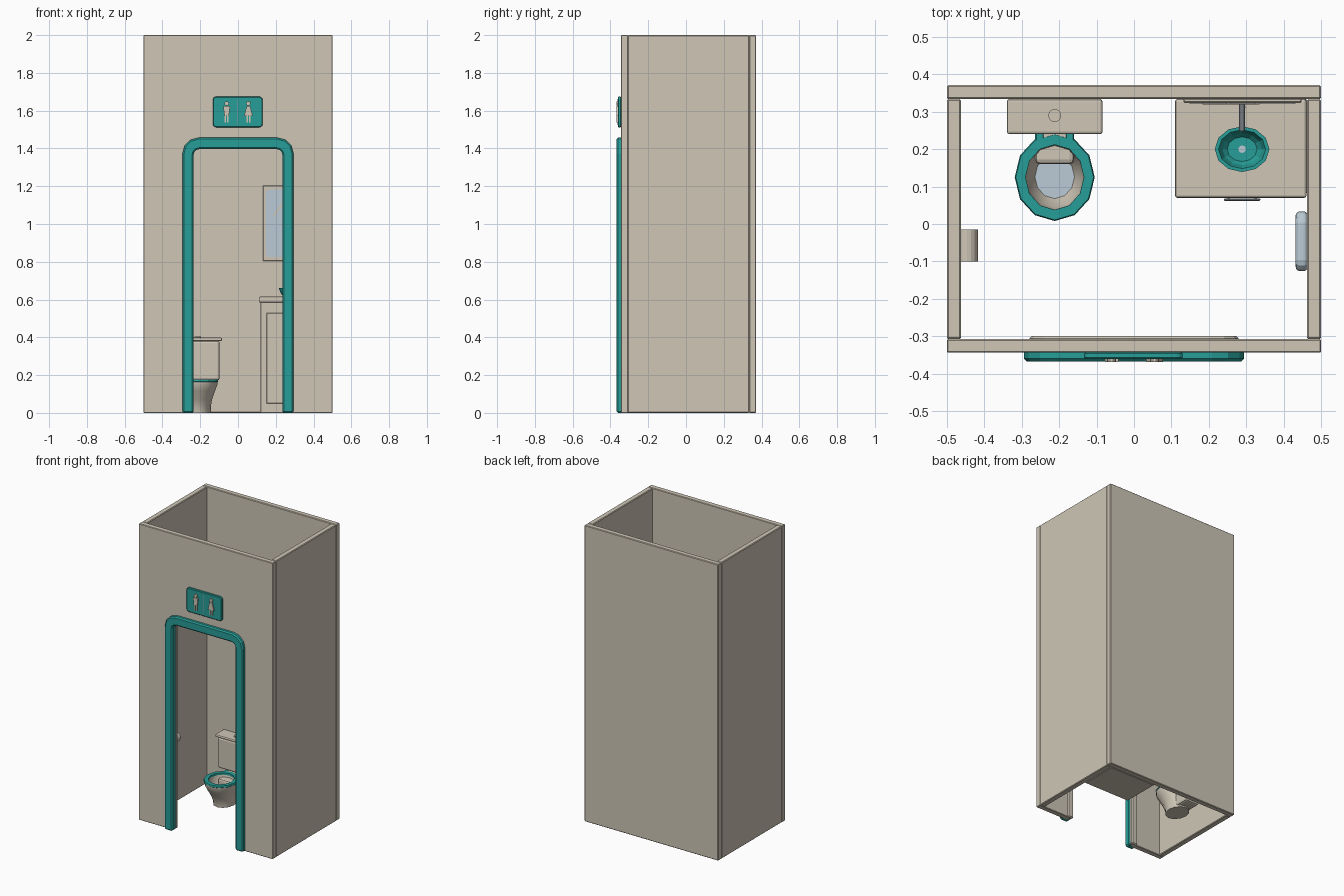
import bpy, bmesh, math
from math import sin, cos, pi

if "Cube" in bpy.data.objects:
    bpy.data.objects.remove(bpy.data.objects["Cube"])


def mat(name, r, g, b):
    m = bpy.data.materials.new(name)
    m.diffuse_color = (r, g, b, 1)
    m.use_nodes = True
    m.node_tree.nodes["Principled BSDF"].inputs["Base Color"].default_value = m.diffuse_color
    return m


BEIGE = mat("warm_beige", 0.62, 0.565, 0.47)
TEAL = mat("teal", 0.02, 0.34, 0.31)
GLASS = mat("pale_blue", 0.50, 0.60, 0.67)
METAL = mat("grey_metal", 0.30, 0.34, 0.37)


def finish(name, bm, m, bevel=0, seg=1, smooth=None):
    bmesh.ops.recalc_face_normals(bm, faces=bm.faces)
    me = bpy.data.meshes.new(name)
    bm.to_mesh(me)
    bm.free()
    me.materials.append(m)
    ob = bpy.data.objects.new(name, me)
    bpy.context.collection.objects.link(ob)
    if smooth:
        for p in me.polygons:
            p.use_smooth = True
        me.set_sharp_from_angle(angle=math.radians(smooth))
    if bevel:
        b = ob.modifiers.new("bevel", 'BEVEL')
        b.width, b.segments = bevel, seg
        b.limit_method, b.angle_limit = 'ANGLE', math.radians(50)
    return ob


def box(name, x0, x1, y0, y1, z0, z1, m, bevel=0.004, seg=1):
    bm = bmesh.new()
    bmesh.ops.create_cube(bm, size=1)
    for v in bm.verts:
        v.co = ((x0 + x1) / 2 + v.co.x * (x1 - x0),
                (y0 + y1) / 2 + v.co.y * (y1 - y0),
                (z0 + z1) / 2 + v.co.z * (z1 - z0))
    return finish(name, bm, m, bevel, seg)


def prism(name, pts, a, b, m, bevel=0, axis='y', seg=1):
    """Extrude an outline: (x, z) along y, or (y, z) along x."""
    put = (lambda p, t: (p[0], t, p[1])) if axis == 'y' else (lambda p, t: (t, p[0], p[1]))
    bm = bmesh.new()
    lo = [bm.verts.new(put(p, a)) for p in pts]
    hi = [bm.verts.new(put(p, b)) for p in pts]
    bm.faces.new(lo)
    bm.faces.new(hi)
    n = len(pts)
    for i in range(n):
        bm.faces.new((lo[i], lo[(i + 1) % n], hi[(i + 1) % n], hi[i]))
    return finish(name, bm, m, bevel, seg)


def loft(name, rings, m, cx, n=12, caps=(True, True), smooth=None, phase=0.0):
    """Stack ellipses given as (centre y, radius x, radius y, z)."""
    bm = bmesh.new()
    rows = [[bm.verts.new((cx + rx * cos(2 * pi * i / n + phase),
                           cy + ry * sin(2 * pi * i / n + phase), z)) for i in range(n)]
            for cy, rx, ry, z in rings]
    for a, b in zip(rows, rows[1:]):
        for i in range(n):
            bm.faces.new((a[i], a[(i + 1) % n], b[(i + 1) % n], b[i]))
    if caps[0]:
        bm.faces.new(rows[0])
    if caps[1]:
        bm.faces.new(rows[-1])
    return finish(name, bm, m, smooth=smooth)


def arch(hw, top, r, seg=3):
    left = [(-hw, 0)] + [(-hw + r - r * cos(pi / 2 * i / seg),
                          top - r + r * sin(pi / 2 * i / seg)) for i in range(seg + 1)]
    return left + [(-x, z) for x, z in reversed(left)]


def round_rect(x0, x1, z0, z1, r, seg=3):
    pts = []
    for k, (cx, cz) in enumerate(((x1 - r, z1 - r), (x0 + r, z1 - r), (x0 + r, z0 + r), (x1 - r, z0 + r))):
        pts += [(cx + r * cos(pi / 2 * (k + i / seg)), cz + r * sin(pi / 2 * (k + i / seg)))
                for i in range(seg + 1)]
    return pts


def disc(cx, cz, r, n=10):
    return [(cx + r * cos(2 * pi * i / n), cz + r * sin(2 * pi * i / n)) for i in range(n)]


# Walls, open above and below
box("back_wall", -0.5, 0.5, 0.334, 0.371, 0, 2, BEIGE)
for side, s in (("left", -1), ("right", 1)):
    x = sorted((s * 0.463, s * 0.5))
    box(side + "_wall", x[0], x[1], -0.308, 0.334, 0, 2, BEIGE)
prism("front_wall", [(-0.5, 0), (-0.5, 2), (0.5, 2), (0.5, 0)] + arch(0.25, 1.41, 0.035)[::-1],
      -0.344, -0.308, BEIGE, 0.003)

# Door surround: teal outside, beige lip inside
prism("door_frame", arch(0.294, 1.457, 0.085) + arch(0.235, 1.396, 0.03)[::-1],
      -0.368, -0.325, TEAL, 0.008)
prism("door_inner_lip", arch(0.28, 1.443, 0.075) + arch(0.236, 1.397, 0.03)[::-1],
      -0.325, -0.300, BEIGE, 0.006)

# Sign with two figures
prism("sign_plate", round_rect(-0.133, 0.13, 1.512, 1.674, 0.016), -0.361, -0.342, TEAL, 0.004)
box("sign_divider", -0.003, 0, -0.363, -0.359, 1.525, 1.661, METAL, 0)
for who, cx, shoulder, hem in (("man", -0.06, 0.018, 0.012), ("woman", 0.055, 0.009, 0.023)):
    prism(who + "_head", disc(cx, 1.638, 0.012), -0.369, -0.359, BEIGE)
    prism(who + "_body", [(cx - hem, 1.572), (cx + hem, 1.572), (cx + shoulder, 1.624),
                          (cx - shoulder, 1.624)], -0.369, -0.359, BEIGE)
    for s in (-1, 1):
        box(who + "_leg", cx + s * 0.007 - 0.004, cx + s * 0.007 + 0.004,
            -0.367, -0.359, 1.538, 1.573, BEIGE, 0)

# Toilet
TX = -0.212
box("tank", TX - 0.115, TX + 0.115, 0.246, 0.334, 0.172, 0.382, BEIGE, 0.012, 2)
box("tank_lid", TX - 0.128, TX + 0.128, 0.240, 0.334, 0.38, 0.398, BEIGE, 0.007, 2)
loft("flush_button", [(0.29, 0.017, 0.017, 0.395), (0.29, 0.017, 0.017, 0.404)], BEIGE, TX, 16)
loft("bowl", [(0.165, 0.068, 0.085, 0), (0.162, 0.068, 0.085, 0.03), (0.15, 0.074, 0.092, 0.07),
              (0.135, 0.090, 0.104, 0.115), (0.125, 0.103, 0.113, 0.15), (0.125, 0.104, 0.114, 0.163),
              (0.125, 0.078, 0.087, 0.163), (0.125, 0.072, 0.080, 0.12), (0.127, 0.05, 0.055, 0.075)],
     BEIGE, TX, 12, smooth=50)
loft("bowl_water", [(0.126, 0.053, 0.058, 0.078), (0.126, 0.053, 0.058, 0.082)], GLASS, TX, 12)
box("bowl_neck", TX - 0.052, TX + 0.052, 0.16, 0.31, 0.01, 0.15, BEIGE, 0.012, 2)
box("tank_support", TX - 0.052, TX + 0.052, 0.225, 0.32, 0.14, 0.175, BEIGE, 0.004)
seat = [(0.125, 0.101, 0.111, 0.16), (0.125, 0.107, 0.117, 0.166), (0.125, 0.104, 0.114, 0.176),
        (0.125, 0.078, 0.087, 0.176), (0.125, 0.078, 0.087, 0.16)]
loft("seat", seat + seat[:1], TEAL, TX, 12, caps=(False, False))
for s in (-1, 1):
    box("seat_hinge", TX + s * 0.04 - 0.012, TX + s * 0.04 + 0.012, 0.222, 0.25, 0.16, 0.176, TEAL, 0.003)

# Vanity cabinet
box("cabinet", 0.118, 0.462, 0.08, 0.334, 0, 0.588, BEIGE, 0.003)
box("cabinet_door", 0.15, 0.43, 0.073, 0.082, 0.05, 0.53, BEIGE, 0.003)
box("cabinet_handle", 0.24, 0.338, 0.062, 0.068, 0.474, 0.488, METAL, 0.002)
for x in (0.25, 0.322):
    box("handle_post", x, x + 0.007, 0.066, 0.075, 0.477, 0.485, METAL, 0)
box("countertop", 0.11, 0.461, 0.07, 0.334, 0.585, 0.615, BEIGE, 0.006, 2)

# Basin and tap
SX = 0.289
loft("basin", [(0.2, 0.045, 0.037, 0.613), (0.2, 0.062, 0.051, 0.632), (0.2, 0.073, 0.061, 0.66),
               (0.2, 0.063, 0.052, 0.66), (0.2, 0.053, 0.043, 0.635), (0.2, 0.04, 0.033, 0.622)],
     TEAL, SX, 12)
loft("drain", [(0.2, 0.010, 0.010, 0.62), (0.2, 0.010, 0.010, 0.626)], GLASS, SX, 12)
loft("tap_post", [(0.312, 0.009, 0.009, 0.612), (0.312, 0.009, 0.009, 0.705)], METAL, SX, 10, smooth=50)
prism("tap_spout", disc(SX, 0.705, 0.008), 0.248, 0.33, METAL)
loft("tap_nozzle", [(0.256, 0.007, 0.007, 0.685), (0.256, 0.007, 0.007, 0.705)], METAL, SX, 10, smooth=50)

# Mirror with a gleam
box("mirror_frame", 0.132, 0.448, 0.324, 0.336, 0.803, 1.204, BEIGE, 0.003)
prism("mirror_glass", round_rect(0.148, 0.432, 0.825, 1.182, 0.02), 0.3215, 0.326, GLASS)
for dx, dz, ln in ((0, 0, 0.085), (0.05, -0.03, 0.12)):
    x, z = 0.183 + dx, 1.045 + dz
    prism("mirror_gleam", [(x, z), (x + 0.012, z), (x + 0.012 + ln * 0.75, z + ln),
                           (x + ln * 0.75, z + ln)], 0.320, 0.3225, BEIGE)

# Paper roll on the left wall, hand dryer on the right wall
prism("paper_roll", disc(-0.447, 0.45, 0.03, 16), -0.10, -0.015, BEIGE)
prism("hand_dryer", round_rect(-0.126, 0.034, 0.70, 0.88, 0.03), 0.432, 0.465, GLASS, 0.012, 'x', 3)
